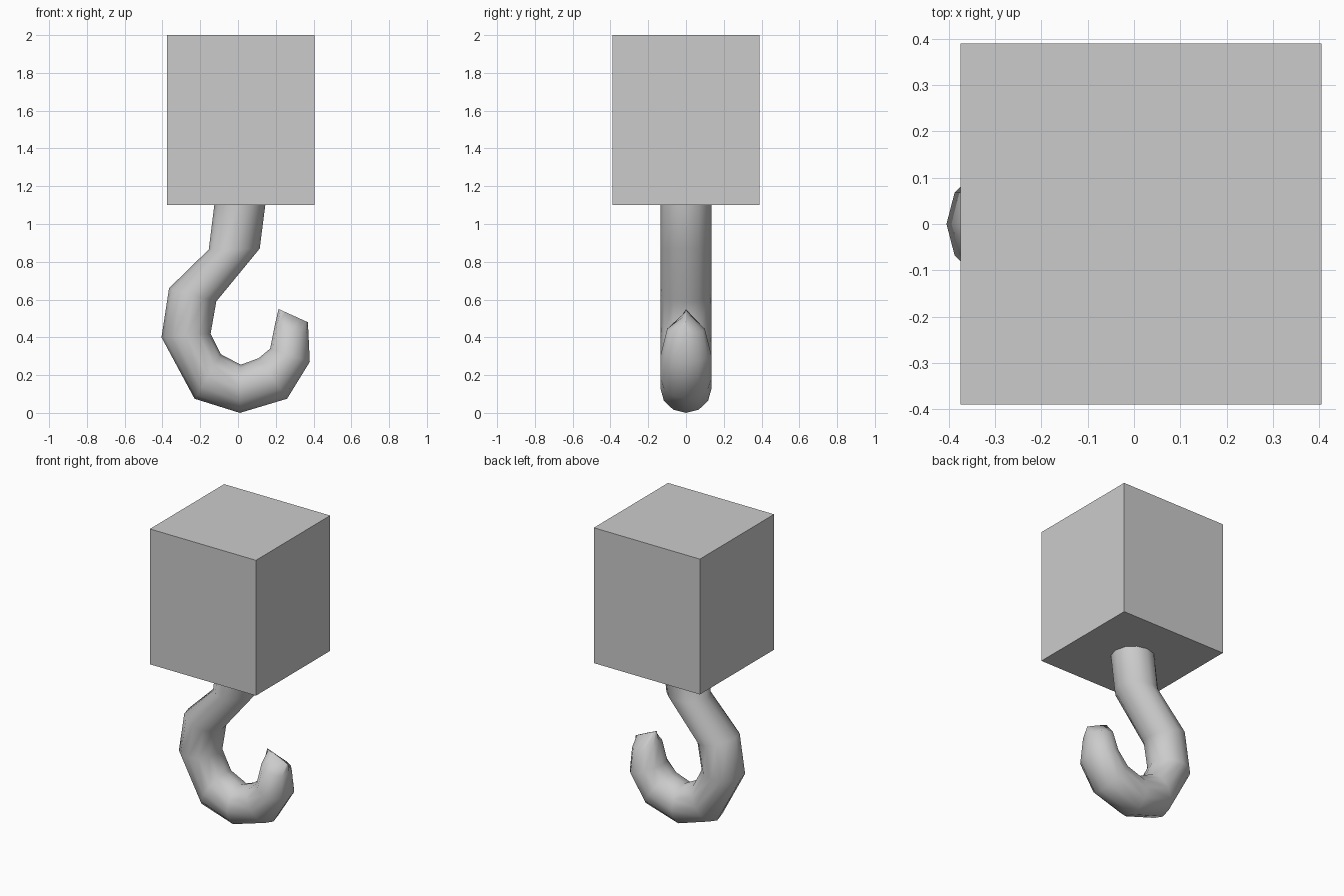
import bpy, bmesh, math
from mathutils import Vector

if "Cube" in bpy.data.objects:
    bpy.data.objects.remove(bpy.data.objects["Cube"])

def mesh_object(name, bm):
    bmesh.ops.recalc_face_normals(bm, faces=bm.faces)
    me = bpy.data.meshes.new(name)
    bm.to_mesh(me)
    bm.free()
    ob = bpy.data.objects.new(name, me)
    bpy.context.collection.objects.link(ob)
    return ob

# Block at the top
bm = bmesh.new()
bmesh.ops.create_cube(bm, size=1)
bmesh.ops.scale(bm, vec=(0.78, 0.78, 0.9), verts=bm.verts)
bmesh.ops.translate(bm, vec=(0.015, 0, 1.55), verts=bm.verts)
mesh_object("block", bm)

# Hook: each section is (outer x, outer z, inner x, inner z, half width)
SIDES = 12
sections = [
    (-0.123, 1.12, 0.147, 1.12, 0.135),
    (-0.155, 0.865, 0.115, 0.87, 0.135),
    (-0.365, 0.66, -0.115, 0.59, 0.135),
    (-0.405, 0.40, -0.145, 0.42, 0.135),
    (-0.23, 0.075, -0.09, 0.31, 0.135),
    (0.01, 0.0, 0.015, 0.255, 0.135),
    (0.26, 0.075, 0.11, 0.29, 0.135),
    (0.38, 0.27, 0.17, 0.34, 0.135),
    (0.373, 0.42, 0.196, 0.47, 0.10),
    (0.37, 0.48, 0.215, 0.55, 0.006),
]
bm = bmesh.new()
rings = []
for ox, oz, ix, iz, w in sections:
    outer, inner = Vector((ox, 0, oz)), Vector((ix, 0, iz))
    mid, half = (outer + inner) / 2, (outer - inner) / 2
    ring = []
    for i in range(SIDES):
        a = math.tau * i / SIDES
        ring.append(bm.verts.new(mid + half * math.cos(a) + Vector((0, w * math.sin(a), 0))))
    rings.append(ring)
for a, b in zip(rings, rings[1:]):
    for i in range(SIDES):
        j = (i + 1) % SIDES
        bm.faces.new((a[i], a[j], b[j], b[i]))
bm.faces.new(rings[0])
bm.faces.new(rings[-1])
hook = mesh_object("hook", bm)

# Smooth shading on the hook
bpy.context.view_layer.objects.active = hook
hook.select_set(True)
bpy.ops.object.shade_smooth_by_angle(angle=math.radians(55))
